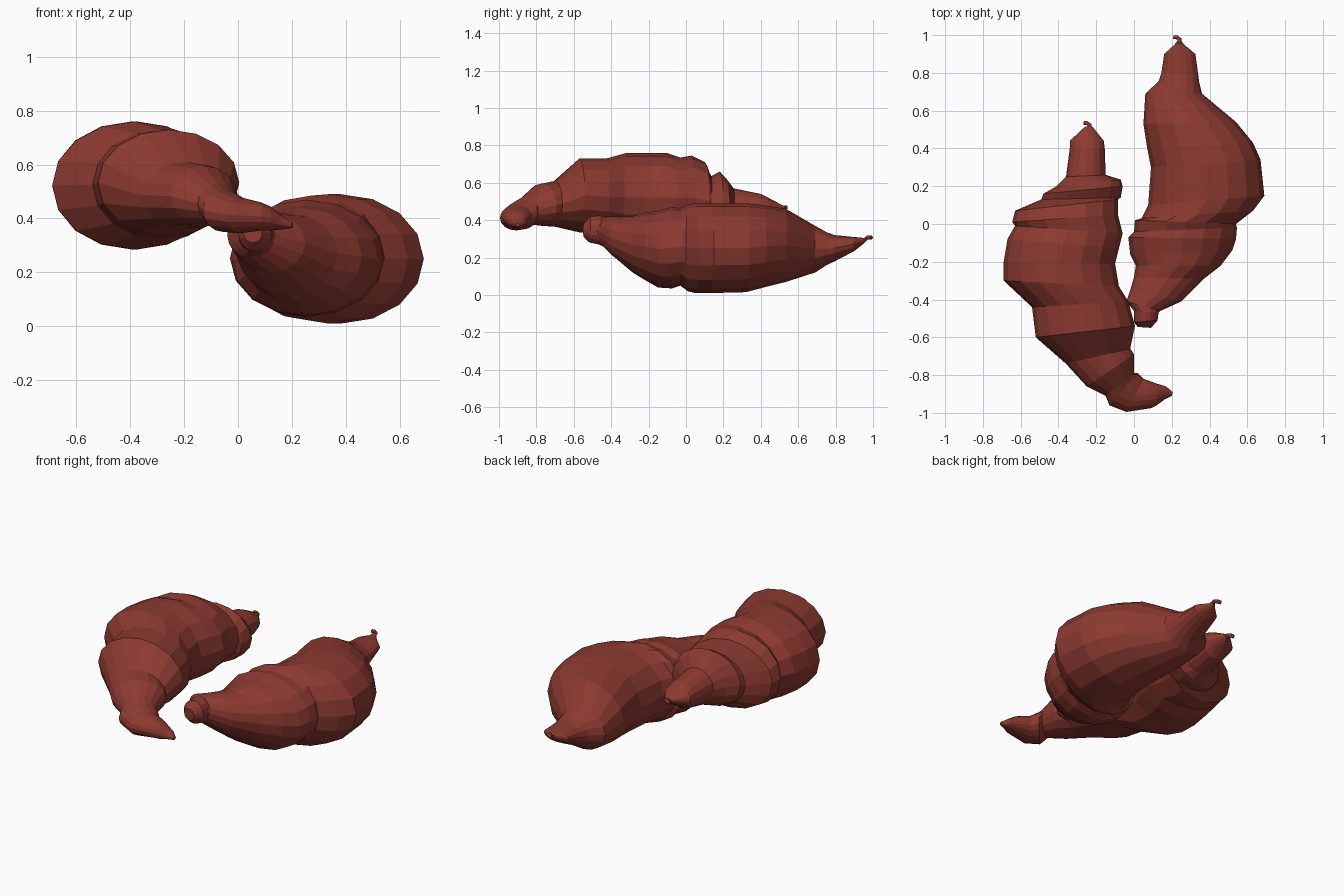
import bpy, bmesh, math
from mathutils import Vector

SIDES = 16
red = bpy.data.materials.new("brick red")
red.diffuse_color = (0.26, 0.042, 0.03, 1)


def loft(name, rings):
    """Loft ellipses; each ring = left x, left y, right x, right y, z low, z high."""
    bm = bmesh.new()
    loops = []
    for lx, ly, rx, ry, z0, z1 in rings:
        c = Vector(((lx + rx) / 2, (ly + ry) / 2, (z0 + z1) / 2))
        u = Vector(((rx - lx) / 2, (ry - ly) / 2, 0))
        w = Vector((0, 0, (z1 - z0) / 2))
        loops.append([bm.verts.new(c + u * math.cos(a) + w * math.sin(a))
                      for a in (2 * math.pi * i / SIDES for i in range(SIDES))])
    for a, b in zip(loops, loops[1:]):
        for i in range(SIDES):
            j = (i + 1) % SIDES
            bm.faces.new((a[i], a[j], b[j], b[i]))
    bm.faces.new(loops[0])
    bm.faces.new(loops[-1])
    bmesh.ops.recalc_face_normals(bm, faces=bm.faces)
    me = bpy.data.meshes.new(name)
    bm.to_mesh(me)
    bm.free()
    me.materials.append(red)
    ob = bpy.data.objects.new(name, me)
    bpy.context.collection.objects.link(ob)


# lower body, front tip to back tip
loft("lower_pod", [
    (.02, -.545, .09, -.55, .31, .38),
    (.00, -.52, .125, -.51, .28, .42),
    (.00, -.46, .13, -.47, .27, .425),
    (-.04, -.41, .14, -.46, .255, .42),
    (-.02, -.35, .25, -.41, .20, .42),
    (.00, -.28, .37, -.29, .12, .42),
    (.01, -.22, .46, -.22, .08, .44),
    (-.02, -.16, .52, -.14, .04, .45),
    (-.03, -.07, .54, -.08, .035, .47),
    (.00, -.04, .545, -.02, .05, .465),
    (.005, .02, .54, .00, .02, .485),
    (.04, .03, .63, .07, .01, .49),
    (.075, .10, .69, .15, .01, .49),
    (.09, .30, .67, .34, .015, .49),
    (.07, .40, .63, .43, .04, .48),
    (.05, .53, .54, .54, .07, .46),
    (.06, .69, .36, .69, .12, .37),
    (.13, .755, .345, .75, .16, .335),
    (.145, .80, .34, .79, .18, .32),
    (.16, .90, .325, .90, .235, .31),
    (.215, .95, .265, .95, .275, .305),
    (.23, .97, .25, .97, .295, .315),
])

# upper body, back tip to curled front tip
loft("upper_pod", [
    (-.26, .515, -.22, .515, .455, .48),
    (-.34, .44, -.16, .44, .41, .52),
    (-.34, .40, -.155, .40, .38, .54),
    (-.36, .25, -.15, .26, .35, .57),
    (-.41, .20, -.07, .235, .33, .62),
    (-.48, .16, -.06, .20, .32, .66),
    (-.49, .13, -.07, .14, .32, .635),
    (-.63, .07, -.085, .13, .30, .71),
    (-.645, .01, -.085, .05, .29, .745),
    (-.63, -.01, -.06, -.05, .30, .735),
    (-.67, -.08, -.08, -.13, .285, .76),
    (-.69, -.20, -.10, -.21, .285, .76),
    (-.69, -.30, -.08, -.33, .285, .76),
    (-.54, -.44, -.03, -.41, .32, .73),
    (-.52, -.60, .005, -.54, .335, .73),
    (-.36, -.74, -.02, -.66, .365, .61),
    (-.25, -.86, .00, -.69, .37, .595),
    (-.15, -.91, .00, -.79, .38, .53),
    (-.13, -.96, .02, -.79, .35, .51),
    (-.04, -.995, .05, -.82, .345, .48),
    (.09, -.975, .08, -.83, .355, .46),
    (.12, -.96, .12, -.845, .355, .445),
    (.16, -.93, .17, -.86, .36, .41),
    (.20, -.91, .205, -.89, .365, .385),
])

# small hooked stems at the back tips
for name, x, y, z in (("lower_stem", .24, .965, .307), ("upper_stem", -.235, .51, .468)):
    r = .011
    loft(name, [
        (x - r, y, x + r, y, z - r, z + r),
        (x - r, y + .012, x + r, y + .018, z - r, z + r),
        (x - r - .01, y + .014, x - r, y + .034, z - r, z + r),
        (x - r - .022, y + .014, x - r - .02, y + .034, z - r, z + r),
    ])
